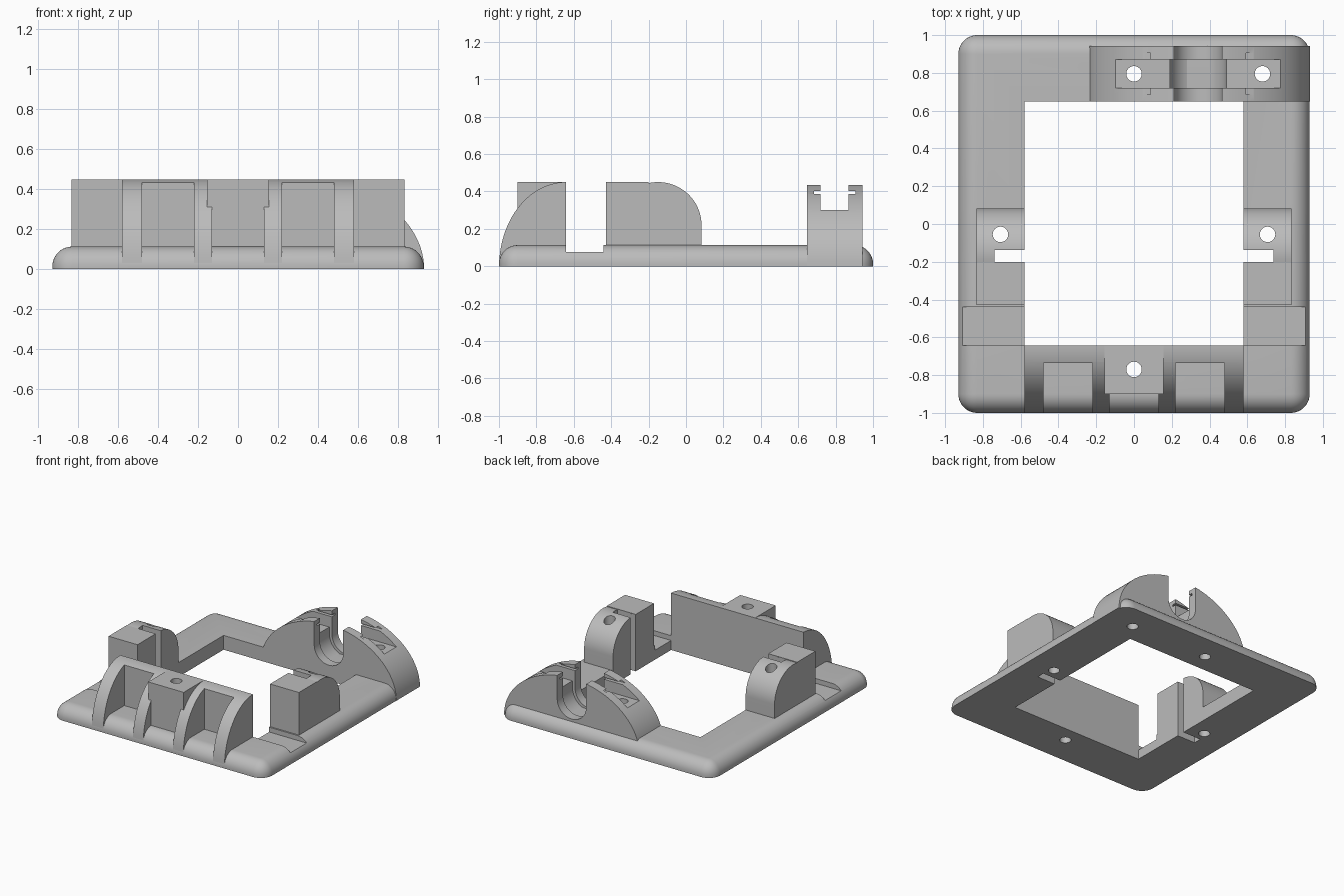
import bpy, bmesh
from math import sin, cos, pi, radians
from mathutils import Vector

cube = bpy.data.objects.get("Cube")
if cube:
    bpy.data.objects.remove(cube, do_unlink=True)

grey = bpy.data.materials.new("plain_grey")
grey.use_nodes = True
grey.diffuse_color = (0.5, 0.5, 0.5, 1)
grey.node_tree.nodes["Principled BSDF"].inputs["Base Color"].default_value = (0.5, 0.5, 0.5, 1)


def finish(name, bm):
    bmesh.ops.recalc_face_normals(bm, faces=bm.faces[:])
    mesh = bpy.data.meshes.new(name)
    bm.to_mesh(mesh)
    bm.free()
    mesh.materials.append(grey)
    obj = bpy.data.objects.new(name, mesh)
    bpy.context.collection.objects.link(obj)
    return obj


def box_mesh(x, y, z):
    bm = bmesh.new()
    bmesh.ops.create_cube(bm, size=1)
    for v in bm.verts:
        v.co = Vector([r[0] if c < 0 else r[1] for c, r in zip(v.co, (x, y, z))])
    return bm


def box(name, x, y, z):
    return finish(name, box_mesh(x, y, z))


def prism(name, points, span, axis):
    """Extrude a profile along x (points are y, z) or along y (points are x, z)."""
    def place(p, t):
        return (t, p[0], p[1]) if axis == "x" else (p[0], t, p[1])
    bm = bmesh.new()
    face = bm.faces.new([bm.verts.new(place(p, span[0])) for p in points])
    moved = bmesh.ops.extrude_face_region(bm, geom=[face])["geom"]
    shift = Vector(place((0, 0), span[1] - span[0]))
    bmesh.ops.translate(bm, vec=shift, verts=[g for g in moved if isinstance(g, bmesh.types.BMVert)])
    return finish(name, bm)


def arc(cx, cz, rx, rz, start, end, n=24):
    steps = [radians(start + (end - start) * i / n) for i in range(n + 1)]
    return [(cx + rx * cos(a), cz + rz * sin(a)) for a in steps]


def hole(x, y):
    ring = [(x + 0.041 * cos(2 * pi * i / 32), y + 0.041 * sin(2 * pi * i / 32)) for i in range(32)]
    bm = bmesh.new()
    face = bm.faces.new([bm.verts.new((px, py, -0.2)) for px, py in ring])
    moved = bmesh.ops.extrude_face_region(bm, geom=[face])["geom"]
    bmesh.ops.translate(bm, vec=(0, 0, 1), verts=[g for g in moved if isinstance(g, bmesh.types.BMVert)])
    return finish("hole_cutter", bm)


def cut(obj, cutters):
    for c in cutters:
        c.hide_render = True
        mod = obj.modifiers.new("cut", "BOOLEAN")
        mod.operation = "DIFFERENCE"
        mod.solver = "EXACT"
        mod.object = c
    bpy.ops.object.select_all(action="DESELECT")
    bpy.context.view_layer.objects.active = obj
    obj.select_set(True)
    for mod in list(obj.modifiers):
        bpy.ops.object.modifier_apply(modifier=mod.name)
    bpy.ops.object.shade_smooth_by_angle(angle=radians(30))


THROUGH = (-0.3, 0.8)
INNER, FRONT, BACK = 0.58, -0.642, 0.648
ARCH_X = 0.34

# Cutters shared between the plate and the parts standing on it
side_holes = {s: hole(s * 0.707, -0.055) for s in (-1, 1)}
notches = {s: box("notch_cutter", sorted((s * 0.5, s * 0.738)), (-0.2, -0.137), THROUGH) for s in (-1, 1)}
front_hole = hole(0, -0.77)
arch_holes = [hole(x, 0.795) for x in (0, 2 * ARCH_X)]


def channel(radius, span):
    outline = arc(ARCH_X, 0.25, radius, radius, 180, 360)
    return prism("channel_cutter", outline + [(ARCH_X + radius, 0.7), (ARCH_X - radius, 0.7)], span, "y")


channels = [channel(0.127, (0.6, 0.99)), channel(0.15, (0.72, 0.87))]

# Base frame with rounded corners and upper rim
bm = box_mesh((-0.93, 0.93), (-1, 1), (0, 0.113))
rim = [e for e in bm.edges if max(v.co.z for v in e.verts) > 0.1]
bmesh.ops.bevel(bm, geom=rim, offset=0.1, segments=10, profile=0.5, affect="EDGES")
frame = finish("base_frame", bm)
opening = box("opening_cutter", (-INNER, INNER), (FRONT, BACK), THROUGH)
grooves = [box("groove_cutter", sorted((s * 0.55, s * 1.1)), (FRONT, -0.44), (0.075, 0.5)) for s in (-1, 1)]
cut(frame, [opening, front_hole] + grooves + arch_holes
    + list(side_holes.values()) + list(notches.values()))

# Curved front wall, hollowed out so that ribs remain
curve = arc(FRONT, 0, 0.357, 0.45, 90, 176)
wall = prism("front_ribbed_wall", curve + [(FRONT, curve[-1][1])], (-INNER, INNER), "x")
pockets = [box("pocket_cutter", sorted((s * 0.22, s * 0.48)), (-1.2, -0.735), THROUGH) for s in (-1, 1)]
pockets.append(box("pocket_cutter", (-0.13, 0.13), (-1.2, -0.88), THROUGH))
cut(wall, pockets + [front_hole])

# Screw block in the middle of the front wall
block = box("front_screw_block", (-0.155, 0.155), (-0.9, FRONT), (0.09, 0.45))
cut(block, [front_hole])

# Side blocks with a rounded back
for s, side in ((-1, "right"), (1, "left")):
    profile = [(-0.428, 0.09), (-0.428, 0.45), (-0.2, 0.45)]
    profile += arc(-0.15, 0.22, 0.233, 0.23, 102.5, 0) + [(0.083, 0.09)]
    side_block = prism(side + "_side_block", profile, sorted((s * INNER, s * 0.833)), "x")
    cut(side_block, [side_holes[s], notches[s]])

# Arched saddle at the back, with a U channel, a strap slot and a thin plate slot
saddle = prism("back_arched_saddle", arc(ARCH_X, 0, 0.592, 0.445, 0, 180, 48), (BACK, 0.943), "y")
strap = box("strap_cutter", (-0.5, 1.2), (0.72, 0.87), (0.3, 0.7))
thin = box("thin_slot_cutter", (-0.5, 1.2), (0.685, 0.905), (0.387, 0.402))
cut(saddle, channels + [strap, thin] + arch_holes)

# Remove the cutters
for obj in [o for o in bpy.data.objects if "_cutter" in o.name]:
    bpy.data.objects.remove(obj, do_unlink=True)
